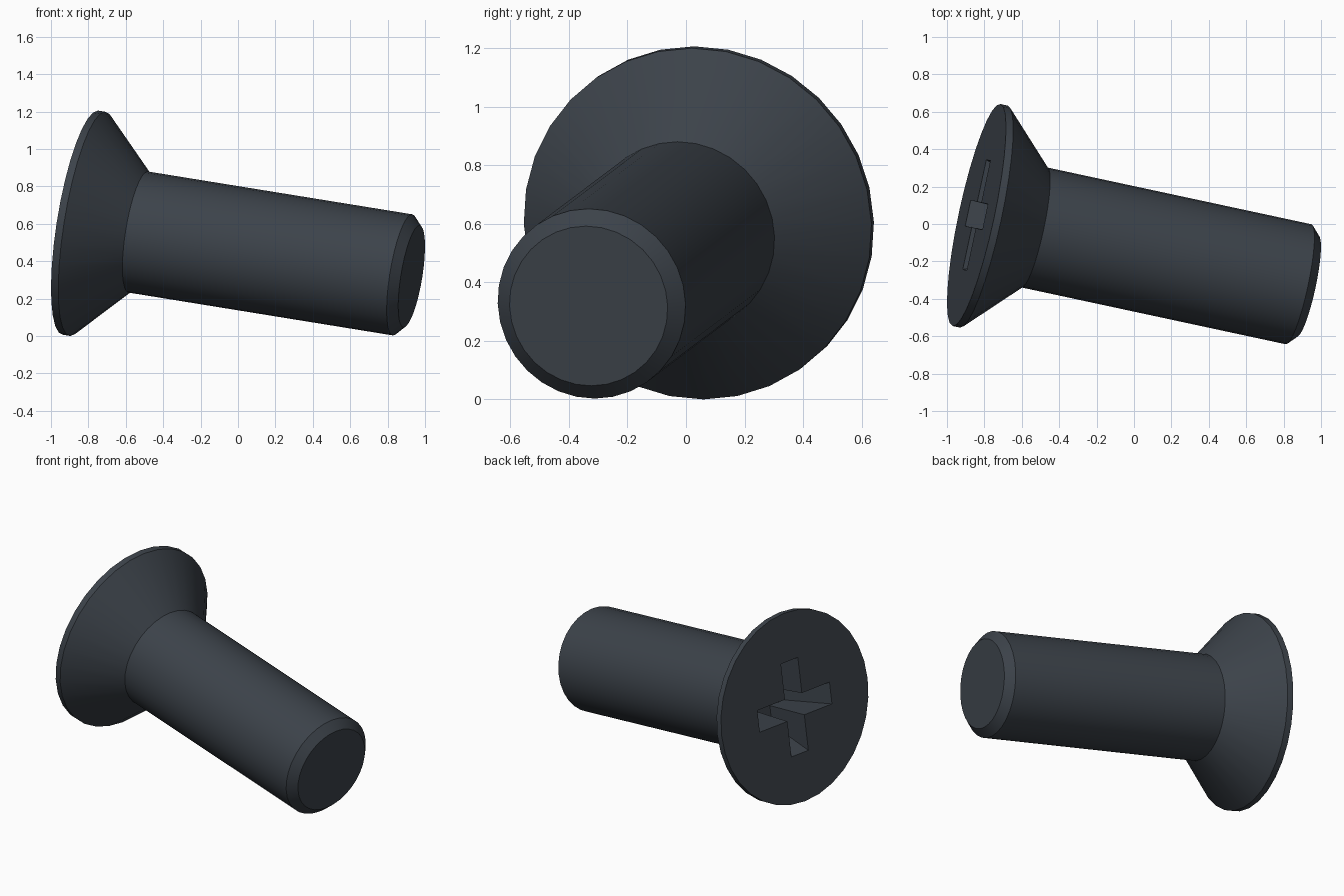
import bpy, bmesh, math
from mathutils import Matrix, Vector

cube = bpy.data.objects.get("Cube")
if cube:
    bpy.data.objects.remove(cube)

# Dark slate metal
steel = bpy.data.materials.new("dark_slate_metal")
steel.use_nodes = True
colour = (0.045, 0.055, 0.068, 1)
steel.diffuse_color = colour
steel.node_tree.nodes["Principled BSDF"].inputs["Base Color"].default_value = colour

# Local frame: z runs from the head face to the tip
axis = Vector((1, -0.215, -0.162)).normalized()
side = Vector((0, 0, 1)).cross(axis).normalized()
up = axis.cross(side)
frame = Matrix((side, up, axis)).transposed().to_4x4()
frame.translation = (-0.842, 0.048, 0.606)


def add_object(name, bm):
    bmesh.ops.recalc_face_normals(bm, faces=bm.faces)
    mesh = bpy.data.meshes.new(name)
    bm.to_mesh(mesh)
    bm.free()
    mesh.materials.append(steel)
    ob = bpy.data.objects.new(name, mesh)
    ob.matrix_world = frame
    bpy.context.collection.objects.link(ob)
    return ob


def lathe(name, profile, steps=32):
    bm = bmesh.new()
    rings = [[bm.verts.new((r * math.cos(a), r * math.sin(a), z))
              for a in (math.tau * i / steps for i in range(steps))]
             for r, z in profile]
    for low, high in zip(rings, rings[1:]):
        for i in range(steps):
            j = (i + 1) % steps
            bm.faces.new((low[i], low[j], high[j], high[i]))
    bm.faces.new(rings[0])
    bm.faces.new(rings[-1])
    return add_object(name, bm)


def tapered_blade(name, turn):
    # Blade narrowing with depth, starting just above the head face
    bm = bmesh.new()
    bmesh.ops.create_cube(bm, size=2)
    for v in bm.verts:
        deep = v.co.z > 0
        v.co.x *= 0.18 if deep else 0.32
        v.co.y *= 0.06 if deep else 0.072
        v.co.z = 0.3 if deep else -0.05
    bmesh.ops.rotate(bm, verts=bm.verts, matrix=Matrix.Rotation(turn, 3, 'Z'))
    return add_object(name, bm)


# Countersunk head, shank and chamfered tip in one turned body
screw = lathe("countersunk_screw", [(0.607, 0), (0.607, 0.04), (0.328, 0.32),
                                    (0.328, 1.783), (0.276, 1.833)])

# Cross recess cut into the head face
bpy.context.view_layer.objects.active = screw
for n in range(2):
    cutter = tapered_blade("recess_cutter", n * math.pi / 2)
    cutter.hide_render = True
    bpy.context.view_layer.update()
    cut = screw.modifiers.new("recess", 'BOOLEAN')
    cut.operation = 'DIFFERENCE'
    cut.solver = 'EXACT'
    cut.object = cutter
    bpy.ops.object.modifier_apply(modifier=cut.name)
    bpy.data.objects.remove(cutter)

# Smooth round walls, sharp rims
bpy.ops.object.select_all(action='DESELECT')
screw.select_set(True)
bpy.ops.object.shade_smooth_by_angle(angle=math.radians(30))
